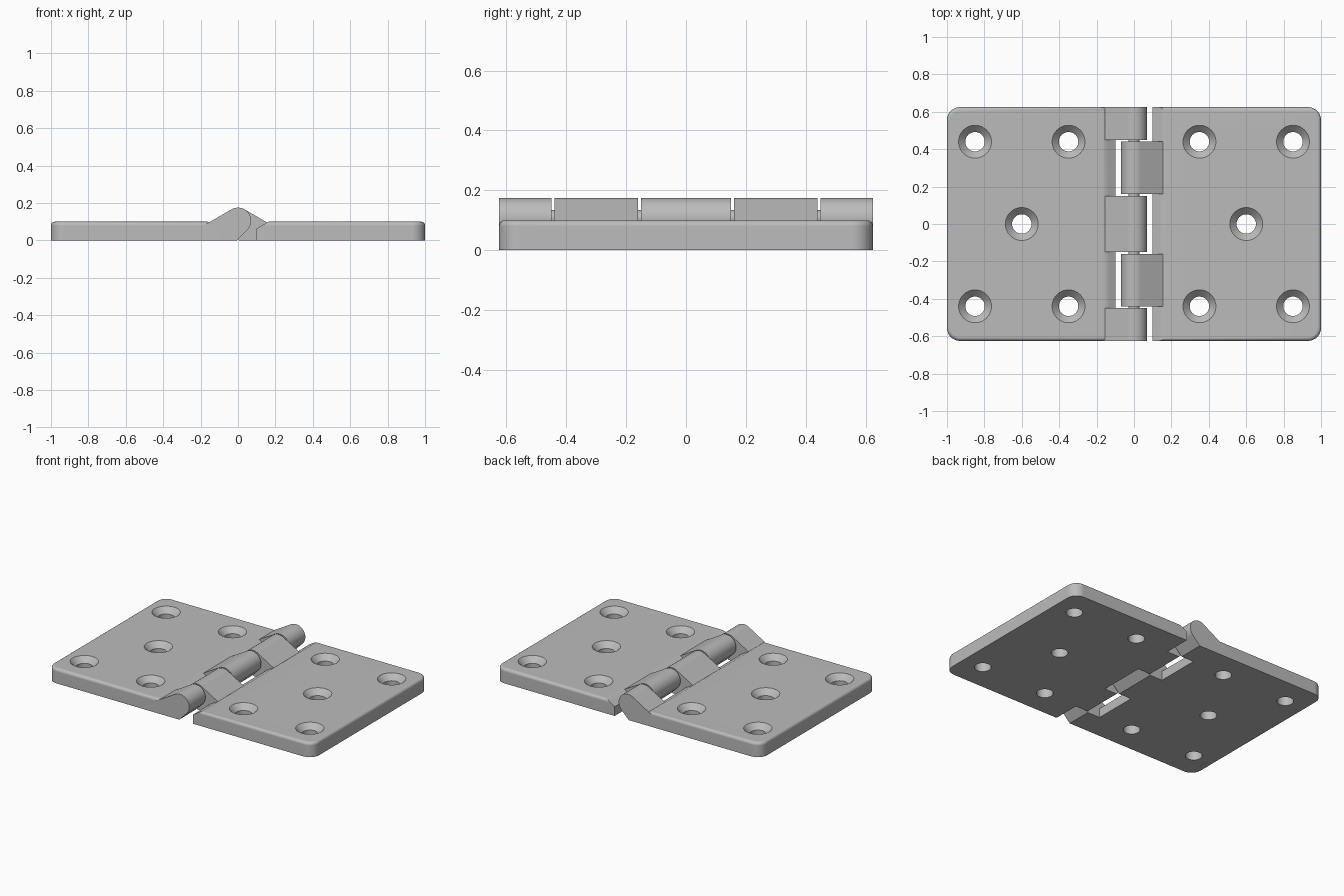
import bpy, bmesh
from math import sin, cos, pi, radians
from mathutils import Vector

cube = bpy.data.objects.get("Cube")
if cube:
    bpy.data.objects.remove(cube)

HALF_Y, THICK = 0.625, 0.1
AXIS_Z, KNUCKLE_R = 0.105, 0.07

steel = bpy.data.materials.new("grey steel")
steel.use_nodes = True
GREY = (0.5, 0.5, 0.5, 1)
steel.diffuse_color = GREY
steel.node_tree.nodes["Principled BSDF"].inputs["Base Color"].default_value = GREY


def prism(bm, points, direction):
    """Extrude a closed outline along a direction."""
    face = bm.faces.new([bm.verts.new(p) for p in points])
    new = bmesh.ops.extrude_face_region(bm, geom=[face])["geom"]
    top = [v for v in new if isinstance(v, bmesh.types.BMVert)]
    bmesh.ops.translate(bm, verts=top, vec=direction)
    bmesh.ops.recalc_face_normals(bm, faces=bm.faces[:])


def make_object(bm, name):
    bmesh.ops.recalc_face_normals(bm, faces=bm.faces[:])
    mesh = bpy.data.meshes.new(name)
    bm.to_mesh(mesh)
    bm.free()
    obj = bpy.data.objects.new(name, mesh)
    bpy.context.collection.objects.link(obj)
    mesh.materials.append(steel)
    return obj


def select_only(obj):
    bpy.ops.object.select_all(action='DESELECT')
    obj.select_set(True)
    bpy.context.view_layer.objects.active = obj


def smooth(obj):
    select_only(obj)
    bpy.ops.object.shade_smooth_by_angle(angle=radians(32))
    mod = obj.modifiers.new("even_normals", 'WEIGHTED_NORMAL')
    mod.keep_sharp = True


def arc(cx, cy, r, start, end, steps):
    angles = [radians(start + (end - start) * i / steps) for i in range(steps + 1)]
    return [(cx + r * cos(a), cy + r * sin(a)) for a in angles]


def slice_off(bm, point, normal):
    """Remove everything on the normal side of a plane and cap the cut."""
    cut = bmesh.ops.bisect_plane(bm, geom=bm.verts[:] + bm.edges[:] + bm.faces[:],
                                 plane_co=point, plane_no=normal, clear_outer=True)
    edges = [e for e in cut["geom_cut"] if isinstance(e, bmesh.types.BMEdge)]
    bmesh.ops.holes_fill(bm, edges=edges, sides=0)


def screw_holes(s):
    """Countersunk cutters: a straight bore with a cone widening to the top."""
    bm = bmesh.new()
    steps = 40
    rings_spec = [(0.052, -0.05), (0.052, 0.063), (0.088, THICK), (0.108, 0.12)]
    spots = [(x, y) for x in (0.35, 0.85) for y in (-0.44, 0.44)] + [(0.6, 0)]
    for x, y in spots:
        rings = [[bm.verts.new((s * x + r * cos(2 * pi * i / steps),
                                y + r * sin(2 * pi * i / steps), z))
                  for i in range(steps)] for r, z in rings_spec]
        for a, b in zip(rings, rings[1:]):
            for i in range(steps):
                j = (i + 1) % steps
                bm.faces.new((a[i], a[j], b[j], b[i]))
        bm.faces.new(rings[0][::-1])
        bm.faces.new(rings[-1])
    cutter = make_object(bm, "screw_hole_cutter")
    cutter.hide_render = True
    return cutter


def leaf_plate(s, name):
    # Outline with two rounded outer corners
    r = 0.07
    outline = [(0.05, -HALF_Y)]
    outline += arc(1 - r, -HALF_Y + r, r, -90, 0, 8)
    outline += arc(1 - r, HALF_Y - r, r, 0, 90, 8)
    outline += [(0.05, HALF_Y)]
    bm = bmesh.new()
    prism(bm, [(s * x, y, 0) for x, y in outline], (0, 0, THICK))
    # Rounded upper rim on the three outer sides
    rim = [e for e in bm.edges
           if all(v.co.z > THICK - 0.001 for v in e.verts)
           and any(abs(v.co.x) > 0.06 for v in e.verts)]
    bmesh.ops.bevel(bm, geom=rim, offset=0.02, offset_type='OFFSET',
                    segments=4, profile=0.5, affect='EDGES')
    # Inner edge with a sloped relief for the facing knuckles
    slice_off(bm, (s * 0.1, 0, 0), (-s, 0, 0))
    slice_off(bm, (s * 0.163, 0, THICK), (-s * 0.5, 0, cos(radians(30))))
    plate = make_object(bm, name)
    # Screw holes
    cutter = screw_holes(s)
    mod = plate.modifiers.new("screw_holes", 'BOOLEAN')
    mod.operation, mod.solver, mod.object = 'DIFFERENCE', 'EXACT', cutter
    select_only(plate)
    bpy.ops.object.modifier_apply(modifier=mod.name)
    bpy.data.objects.remove(cutter)
    smooth(plate)


def knuckle(s, y0, y1, name):
    # Barrel with a sloping shoulder on the plate and a diagonal underside
    profile = arc(0, AXIS_Z, KNUCKLE_R, 60, 225, 22)
    profile += [(0.006, 0), (0.1, 0), (0.13, 0.045), (0.183, 0.08)]
    bm = bmesh.new()
    prism(bm, [(s * x, y0, z) for x, z in profile], (0, y1 - y0, 0))
    smooth(make_object(bm, name))


# Leaves
leaf_plate(-1, "right_leaf")
leaf_plate(1, "left_leaf")

# Interleaved knuckles
for side, label, spans in (
        (-1, "right", ((-HALF_Y, -0.45), (-0.15, 0.15), (0.45, HALF_Y))),
        (1, "left", ((-0.44, -0.16), (0.16, 0.44)))):
    for n, (y0, y1) in enumerate(spans):
        knuckle(side, y0, y1, f"{label}_knuckle_{n + 1}")

# Hinge pin, hidden inside the end knuckles
bm = bmesh.new()
ring = arc(0, AXIS_Z, 0.03, 0, 345, 23)
prism(bm, [(x, -0.6, z) for x, z in ring], Vector((0, 1.2, 0)))
smooth(make_object(bm, "hinge_pin"))
